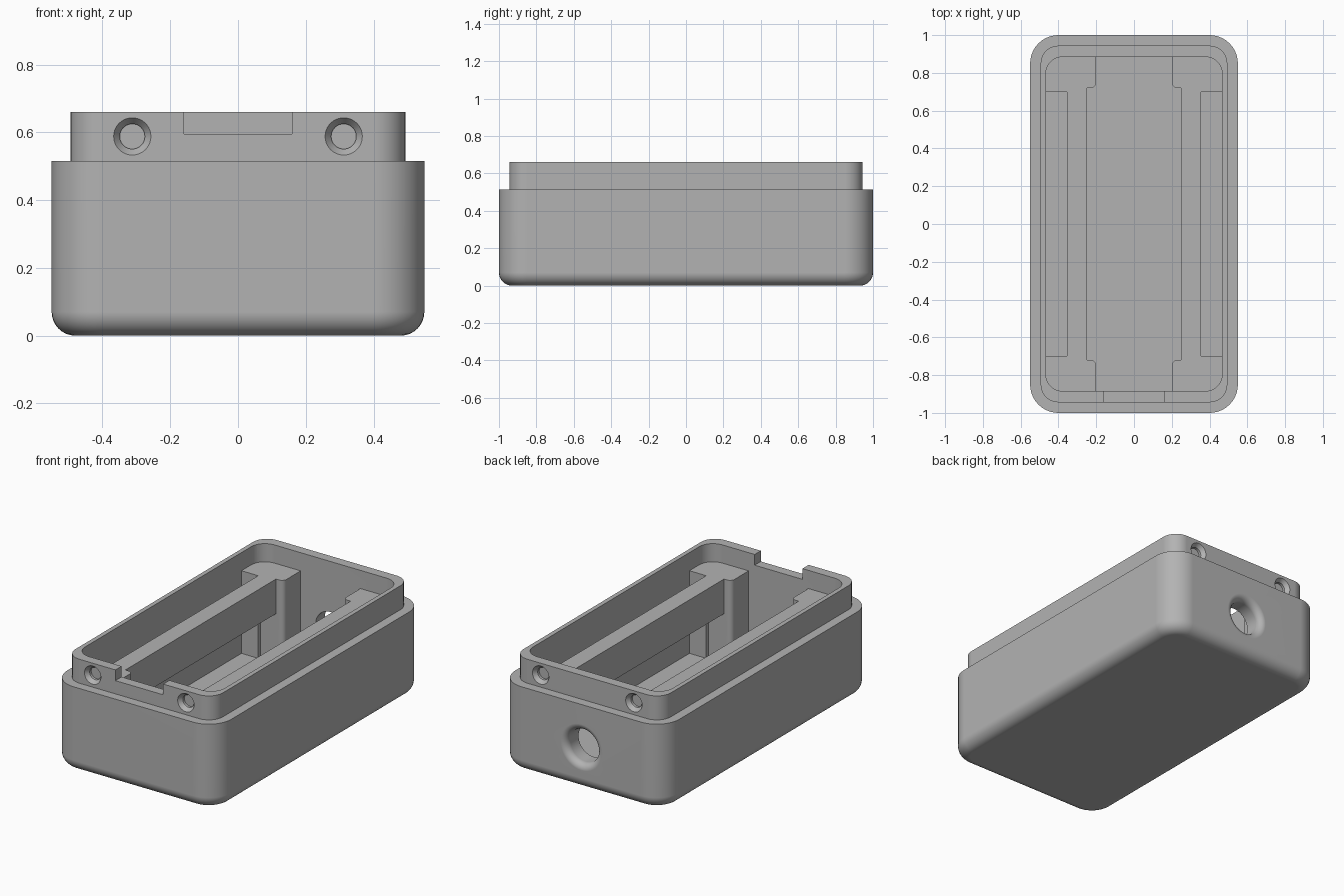
import bpy, bmesh, math
from mathutils import Matrix

cube = bpy.data.objects.get("Cube")
if cube:
    bpy.data.objects.remove(cube, do_unlink=True)

FLOOR, LEDGE, RIM = 0.05, 0.55, 0.66

grey = bpy.data.materials.new("plain grey")
grey.use_nodes = True
grey.diffuse_color = (0.45, 0.45, 0.45, 1)
grey.node_tree.nodes["Principled BSDF"].inputs["Base Color"].default_value = (0.45, 0.45, 0.45, 1)


def rounded_rect(hx, hy, r, n=10):
    """Counter-clockwise outline with rounded corners."""
    pts = []
    for k, (sx, sy) in enumerate([(1, 1), (-1, 1), (-1, -1), (1, -1)]):
        for i in range(n + 1):
            a = (k + i / n) * math.pi / 2
            pts.append((sx * (hx - r) + r * math.cos(a), sy * (hy - r) + r * math.sin(a)))
    return pts


def loft(name, sections):
    """Closed solid through a stack of equal-length loops of 3D points."""
    bm = bmesh.new()
    rings = [[bm.verts.new(p) for p in s] for s in sections]
    n = len(rings[0])
    for a, b in zip(rings, rings[1:]):
        for i in range(n):
            j = (i + 1) % n
            bm.faces.new((a[i], a[j], b[j], b[i]))
    bm.faces.new(rings[0][::-1])
    bm.faces.new(rings[-1])
    bmesh.ops.recalc_face_normals(bm, faces=bm.faces)
    me = bpy.data.meshes.new(name)
    bm.to_mesh(me)
    bm.free()
    me.materials.append(grey)
    ob = bpy.data.objects.new(name, me)
    bpy.context.collection.objects.link(ob)
    return ob


def prism(name, outline, z0, z1):
    return loft(name, [[(x, y, z) for x, y in outline] for z in (z0, z1)])


def box(name, x0, x1, y0, y1, z0, z1):
    return prism(name, [(x0, y0), (x1, y0), (x1, y1), (x0, y1)], z0, z1)


def round_cutter(name, x, z, profile, side, n=40):
    """Turned cutter along y; profile lists (radius, distance from centre)."""
    return loft(name, [[(x + r * math.cos(i * math.tau / n), side * y,
                         z + r * math.sin(i * math.tau / n)) for i in range(n)]
                       for r, y in profile])


# Outer tub with rounded bottom edge and stepped-in lip
levels = []
for i in range(9):
    t = i / 8 * math.pi / 2
    levels.append((0.07 * (1 - math.sin(t)), 0.07 * (1 - math.cos(t))))
levels += [(0, 0.515), (0.056, 0.515), (0.056, RIM)]
case = loft("case_body", [[(x, y, z) for x, y in rounded_rect(0.55 - d, 1 - d, 0.15 - d)]
                          for d, z in levels])

# Central well: wide between the rails, narrower between the corner posts
quarter = [(0.25, 0.72)]
for i in range(7):
    a = i / 6 * math.pi / 2
    quarter.append((0.23 - 0.03 * math.sin(a), 0.75 - 0.03 * math.cos(a)))
quarter.append((0.2, 0.885))
well = quarter + [(-x, y) for x, y in quarter[::-1]]
well += [(-x, -y) for x, y in quarter] + [(x, -y) for x, y in quarter[::-1]]

cutters = [
    prism("mouth_cutter", rounded_rect(0.467, 0.885, 0.09), LEDGE, RIM + 0.1),
    prism("well_cutter", well, FLOOR, LEDGE + 0.03),
    # openings beneath the side rails
    box("under_rail_cutter", -0.355, 0.355, -0.72, 0.72, FLOOR, 0.34),
    box("side_bay_cutter", -0.467, 0.467, -0.7, 0.7, FLOOR, 0.34),
    # finger notch in the front lip
    box("notch_cutter", -0.16, 0.16, -1.05, -0.8, 0.595, RIM + 0.1),
]
for s in (-1, 1):
    # slots between rails and walls
    a, b = sorted((s * 0.355, s * 0.467))
    cutters.append(box("slot_cutter", a, b, -0.7, 0.7, FLOOR, LEDGE + 0.03))
    # countersunk dimples in both lip ends
    for x in (-0.312, 0.312):
        cutters.append(round_cutter("dimple_cutter", x, 0.588,
                                    [(0.037, 0.905), (0.037, 0.92), (0.055, 0.944), (0.055, 1.05)], s))

# Cable hole through the back wall with a rounded mouth
flare = [(0.1, 0.84)]
for i in range(9):
    t = i / 8 * math.pi / 2
    flare.append((0.14 - 0.04 * math.cos(t), 0.96 + 0.04 * math.sin(t)))
flare.append((0.14, 1.1))
cutters.append(round_cutter("cable_hole_cutter", 0, 0.255, flare, 1))

# Apply the cuts
bpy.ops.object.select_all(action="DESELECT")
bpy.context.view_layer.objects.active = case
case.select_set(True)
for c in cutters:
    c.hide_render = True
    mod = case.modifiers.new(c.name, "BOOLEAN")
    mod.operation = "DIFFERENCE"
    mod.solver = "EXACT"
    mod.object = c
    bpy.ops.object.modifier_apply(modifier=mod.name)
    bpy.data.objects.remove(c, do_unlink=True)

bpy.ops.object.shade_smooth_by_angle(angle=math.radians(30))
weighted = case.modifiers.new("even_shading", "WEIGHTED_NORMAL")
weighted.keep_sharp = True
